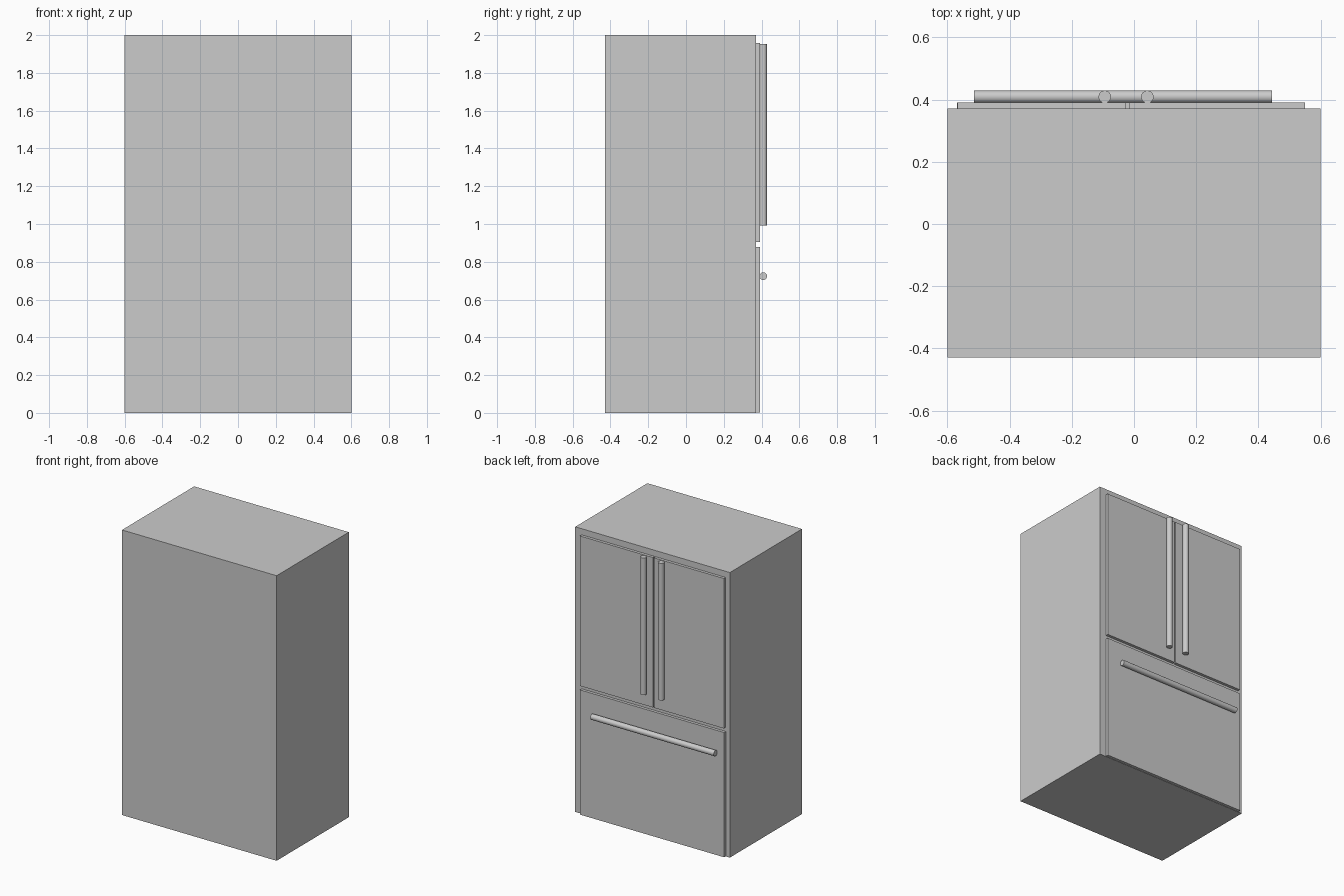
import bpy
import math

if "Cube" in bpy.data.objects:
    bpy.data.objects.remove(bpy.data.objects["Cube"])


def box(name, x0, x1, y0, y1, z0, z1):
    bpy.ops.mesh.primitive_cube_add(size=1)
    ob = bpy.context.object
    ob.name = name
    ob.location = ((x0 + x1) / 2, (y0 + y1) / 2, (z0 + z1) / 2)
    ob.scale = (x1 - x0, y1 - y0, z1 - z0)
    bpy.ops.object.transform_apply(location=False, rotation=False, scale=True)
    return ob


def bar(name, centre, length, rotation=(0, 0, 0)):
    bpy.ops.mesh.primitive_cylinder_add(vertices=32, radius=0.02, depth=length,
                                        location=centre, rotation=rotation)
    ob = bpy.context.object
    ob.name = name
    bpy.ops.object.shade_smooth_by_angle(angle=math.radians(40))
    return ob


BACK, FACE, PANEL = -0.429, 0.371, 0.391   # cabinet back, cabinet face, panel face
BAR_Y = 0.409

# Cabinet
box("cabinet", -0.6, 0.6, BACK, FACE, 0, 2)

# Upper doors (on the +y side) and lower drawer
box("door_a", -0.567, -0.025, FACE, PANEL, 0.905, 1.957)
box("door_b", -0.016, 0.55, FACE, PANEL, 0.905, 1.957)
box("drawer_front", -0.57, 0.55, FACE, PANEL, 0.002, 0.877)

# Vertical door handles
for name, x in (("door_handle_a", -0.094), ("door_handle_b", 0.043)):
    bar(name, (x, BAR_Y, 1.472), 0.962)

# Horizontal drawer handle
bar("drawer_handle", (-0.036, BAR_Y, 0.724), 0.958, (0, math.pi / 2, 0))
